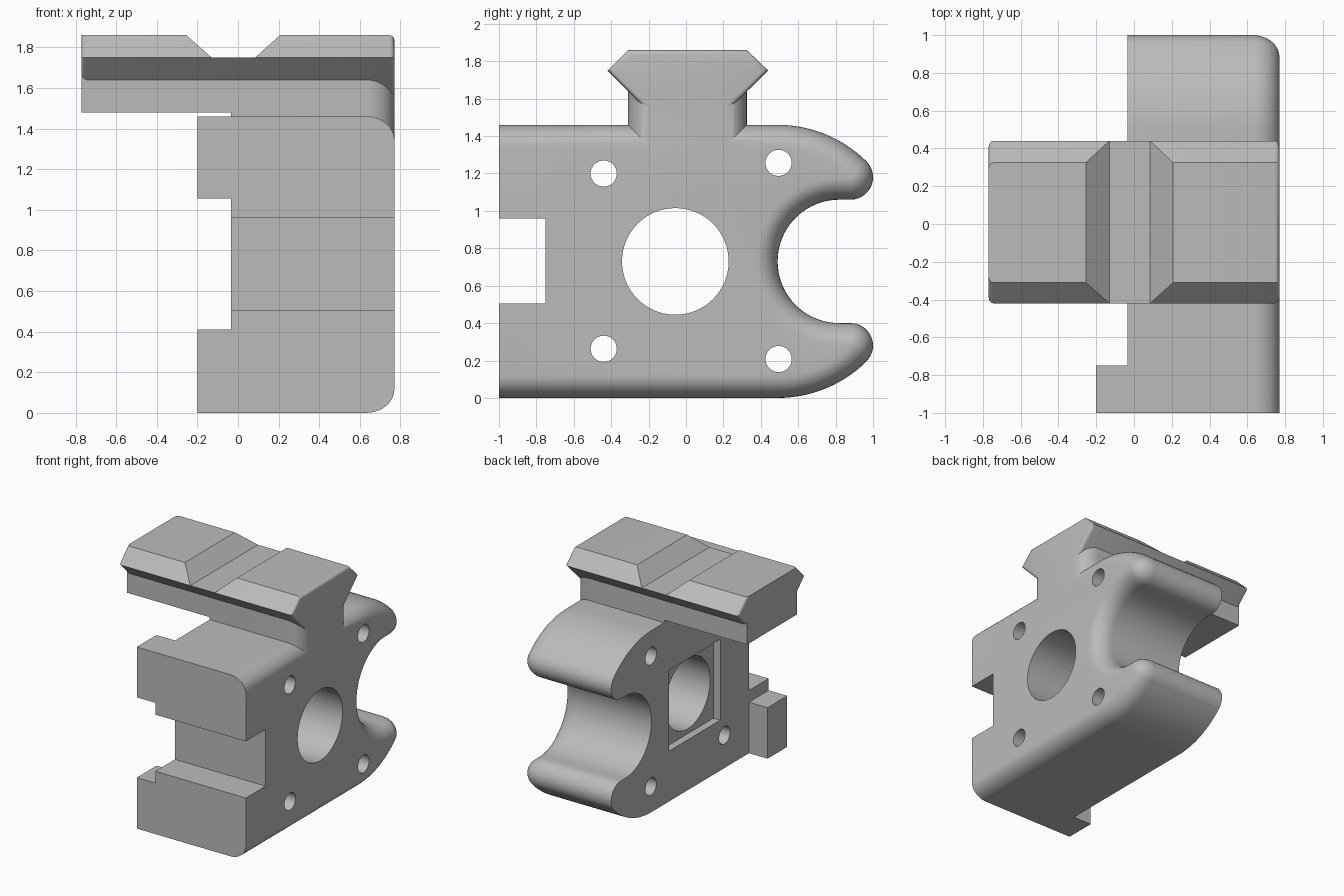
import bpy, bmesh
from math import sin, cos, radians, pi

if "Cube" in bpy.data.objects:
    bpy.data.objects.remove(bpy.data.objects["Cube"])

grey = bpy.data.materials.new("plain grey")
grey.use_nodes = True
COLOR = (0.5, 0.5, 0.5, 1)
grey.diffuse_color = COLOR
grey.node_tree.nodes["Principled BSDF"].inputs["Base Color"].default_value = COLOR

BACK, FACE = -0.035, 0.77        # body thickness along x
HEIGHT = 1.46
MID = HEIGHT / 2


def finish(name, bm):
    bmesh.ops.recalc_face_normals(bm, faces=bm.faces)
    mesh = bpy.data.meshes.new(name)
    bm.to_mesh(mesh)
    bm.free()
    mesh.materials.append(grey)
    ob = bpy.data.objects.new(name, mesh)
    bpy.context.scene.collection.objects.link(ob)
    return ob


def loft(name, rings):
    """Skin equal-length rings of 3D points and cap both ends."""
    bm = bmesh.new()
    rows = [[bm.verts.new(p) for p in ring] for ring in rings]
    n = len(rows[0])
    for a, b in zip(rows, rows[1:]):
        for i in range(n):
            j = (i + 1) % n
            bm.faces.new((a[i], a[j], b[j], b[i]))
    bm.faces.new(rows[0])
    bm.faces.new(rows[-1])
    return finish(name, bm)


def prism_x(name, profile, x0, x1):
    return loft(name, [[(x, y, z) for y, z in profile] for x in (x0, x1)])


def box(name, x0, x1, y0, y1, z0, z1):
    return prism_x(name, [(y0, z0), (y1, z0), (y1, z1), (y0, z1)], x0, x1)


def arc(cy, cz, r, a0, a1, steps):
    angles = [radians(a0 + (a1 - a0) * i / steps) for i in range(steps + 1)]
    return [(cy + r * cos(a), cz + r * sin(a)) for a in angles]


def cut(ob, cutter):
    mod = ob.modifiers.new("cut", "BOOLEAN")
    mod.operation = "DIFFERENCE"
    mod.solver = "EXACT"
    mod.object = cutter
    bpy.context.view_layer.objects.active = ob
    bpy.ops.object.modifier_apply(modifier=mod.name)
    bpy.data.objects.remove(cutter)


def smooth(ob, angle=30):
    for p in ob.data.polygons:
        p.use_smooth = True
    ob.data.set_sharp_from_angle(angle=radians(angle))


def outline(d):
    """Side outline of the body with neck and two horns, shrunk by d."""
    top = HEIGHT - d
    horn = arc(0.49, HEIGHT - 0.676, 0.676 - d, 90, 45, 14)
    horn += arc(0.88, 1.18, 0.12 - d, 45, -90, 14)
    jaw = arc(0.82, MID, 0.33 + d, 90, 270, 40)
    low_horn = [(y, HEIGHT - z) for y, z in reversed(horn)]
    neck = [(-0.31 + d, top), (-0.31 + d, 1.7), (0.325 - d, 1.7), (0.325 - d, top)]
    return [(-1, top)] + neck + horn + jaw + low_horn + [(-1, d)]


# Body plate, with its outer edge rounded over
rings = [[(BACK, y, z) for y, z in outline(0)]]
for i in range(11):
    a = pi / 2 * i / 10
    x = FACE - 0.14 + 0.14 * sin(a)
    rings.append([(x, y, z) for y, z in outline(0.117 * (1 - cos(a)))])
body = loft("body", rings)

# Front notch, square pocket, main bore and screw holes
cut(body, box("notch_cutter", -1, 1, -1.2, -0.75, 0.505, 0.96))
cut(body, box("pocket_cutter", -1, BACK + 0.06, -0.385, 0.265, 0.405, 1.055))
for y, z, r, n in ((-0.057, MID, 0.285, 64), (-0.44, 1.2, 0.07, 32), (0.495, 1.257, 0.07, 32),
                   (-0.44, 0.263, 0.07, 32), (0.495, 0.208, 0.07, 32)):
    cut(body, prism_x("bore_cutter", arc(y, z, r, 0, 360 - 360 / n, n - 1), -1, 1))
smooth(body)

# Locating tabs on the back of the plate
for name, z0, z1 in (("lower_tab", 0, 0.41), ("upper_tab", 1.055, HEIGHT)):
    box(name, -0.2, BACK, -1, -0.75, z0, z1)

# Neck continuing under the overhanging rail
box("rail_neck", -FACE, BACK, -0.31, 0.325, 1.48, 1.7)

# Dovetail rail with softened ends
dovetail = [(-0.2, 1.53), (-0.42, 1.75), (-0.31, 1.86),
            (0.325, 1.86), (0.44, 1.75), (0.215, 1.53)]
rail = prism_x("rail", dovetail, -FACE, FACE)
bm = bmesh.new()
bm.from_mesh(rail.data)
ends = []
for e in bm.edges:
    a, b = (v.co for v in e.verts)
    sloped = abs(a.z - b.z) > 0.01
    if abs(a.x - b.x) < 0.01 and (sloped or (a.x > 0 and a.z > 1.8)):
        ends.append(e)
bmesh.ops.bevel(bm, geom=ends, offset=0.025, segments=4, profile=0.5, affect="EDGES")
bm.to_mesh(rail.data)
bm.free()

# Cross slot with sloping sides
slot = [(-0.13, 1.75), (0.085, 1.75), (0.318, 1.96), (-0.369, 1.96)]
cut(rail, loft("slot_cutter", [[(x, y, z) for x, z in slot] for y in (-0.6, 0.6)]))
smooth(rail)
